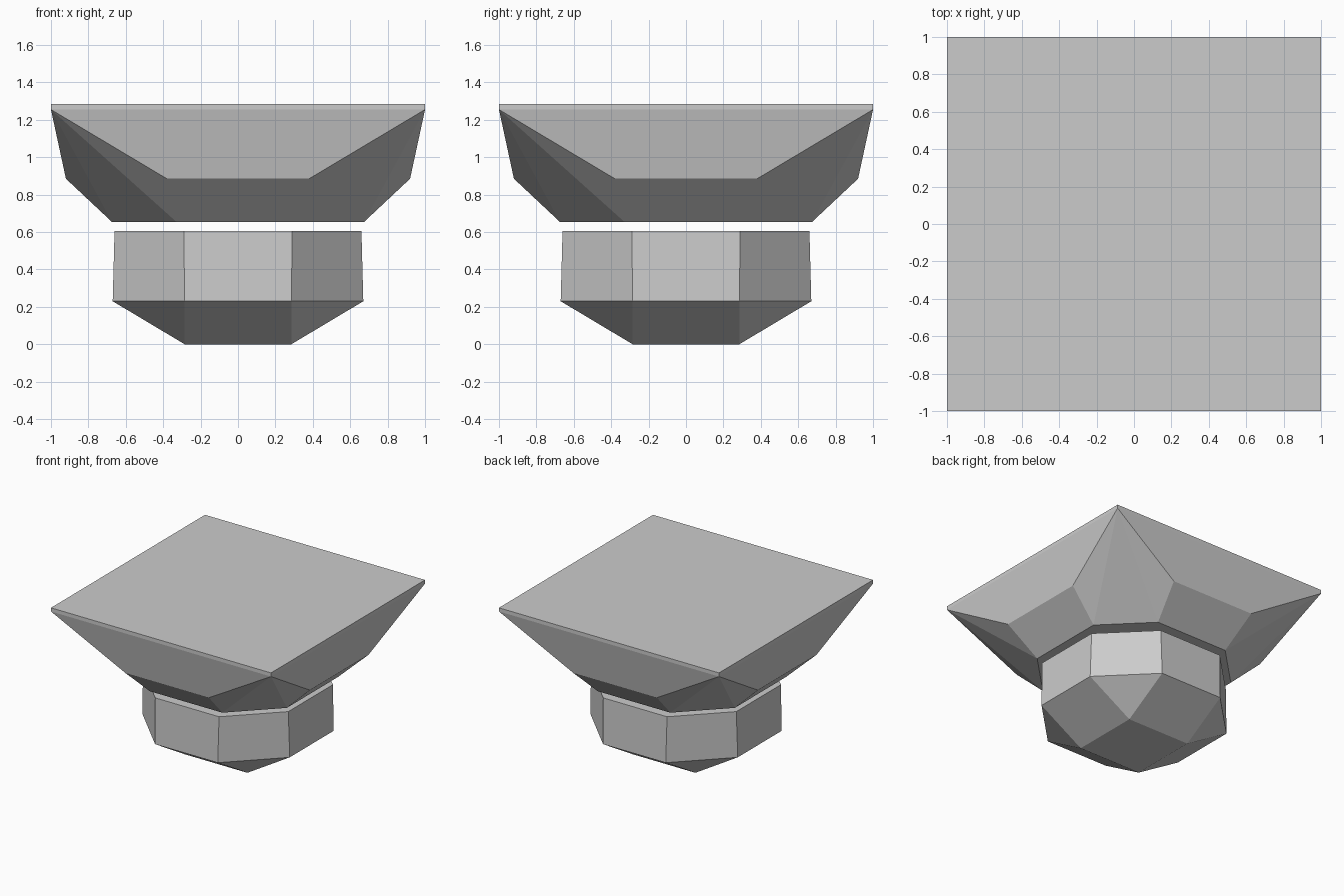
import bpy, bmesh, math
from mathutils import Matrix

if "Cube" in bpy.data.objects:
    bpy.data.objects.remove(bpy.data.objects["Cube"])


def faceted_block(name, corner_points):
    """Convex faceted solid from a few points repeated with fourfold mirror symmetry."""
    points = {(sx * p[0], sy * p[1], z)
              for x, y, z in corner_points
              for p in ((x, y), (y, x))
              for sx in (-1, 1) for sy in (-1, 1)}
    bm = bmesh.new()
    for co in sorted(points):
        bm.verts.new(co)
    bmesh.ops.convex_hull(bm, input=bm.verts)
    # Merge coplanar triangles into clean flat facets
    bmesh.ops.dissolve_limit(bm, angle_limit=math.radians(1.0),
                             verts=bm.verts, edges=bm.edges)
    bmesh.ops.recalc_face_normals(bm, faces=bm.faces)
    mesh = bpy.data.meshes.new(name)
    bm.to_mesh(mesh)
    bm.free()
    obj = bpy.data.objects.new(name, mesh)
    bpy.context.collection.objects.link(obj)
    return obj


# Octagonal base tapering to a small square foot
faceted_block("base", [
    (0.285, 0.285, 0.0),
    (0.67, 0.285, 0.23),
    (0.66, 0.29, 0.605),
])

# Square-topped capital flaring out from an octagonal underside
faceted_block("capital", [
    (0.675, 0.33, 0.655),
    (0.92, 0.38, 0.885),
    (1.0, 1.0, 1.255),
    (1.0, 1.0, 1.285),
])
